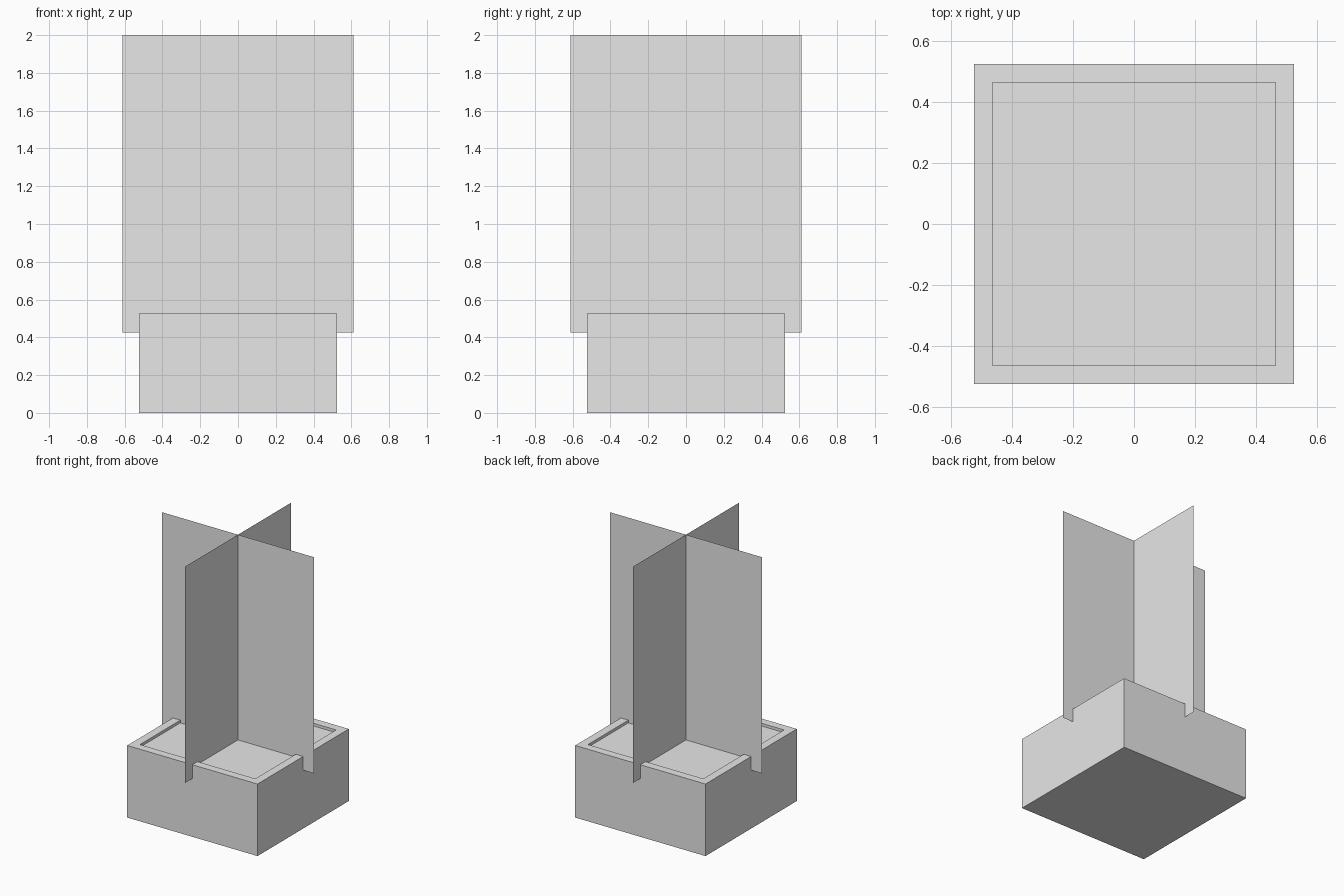
import bpy, bmesh, math

if "Cube" in bpy.data.objects:
    bpy.data.objects.remove(bpy.data.objects["Cube"])

grey = bpy.data.materials.new("plain grey")
grey.diffuse_color = (0.8, 0.8, 0.8, 1)
grey.use_nodes = True
grey.node_tree.nodes["Principled BSDF"].inputs["Base Color"].default_value = grey.diffuse_color

HALF, HEIGHT = 0.525, 0.525        # planter box
INNER, SOIL = 0.44, 0.505          # recess inside the rim
LEAF_HALF, LEAF_LOW, LEAF_TOP = 0.6125, 0.425, 2.0


def add_object(name, bm):
    mesh = bpy.data.meshes.new(name)
    bm.to_mesh(mesh)
    bm.free()
    mesh.materials.append(grey)
    obj = bpy.data.objects.new(name, mesh)
    bpy.context.collection.objects.link(obj)
    return obj


# Planter: a box with an inset rim and a shallow sunken soil face
bm = bmesh.new()
bmesh.ops.create_cube(bm, size=1)
bmesh.ops.scale(bm, vec=(2 * HALF, 2 * HALF, HEIGHT), verts=bm.verts)
bmesh.ops.translate(bm, vec=(0, 0, HEIGHT / 2), verts=bm.verts)
bm.normal_update()
top = next(f for f in bm.faces if f.normal.z > 0.9)
bmesh.ops.inset_region(bm, faces=[top], thickness=HALF - INNER)
bmesh.ops.inset_region(bm, faces=[top], thickness=0)
for v in top.verts:
    v.co.z = SOIL
bm.normal_update()
add_object("planter", bm)

# Foliage: two thin upright sheets crossing at the centre
for name, angle in (("foliage_sheet_wide", 0), ("foliage_sheet_deep", math.pi / 2)):
    bm = bmesh.new()
    bm.faces.new([bm.verts.new((x, 0, z)) for x, z in (
        (-LEAF_HALF, LEAF_LOW), (LEAF_HALF, LEAF_LOW),
        (LEAF_HALF, LEAF_TOP), (-LEAF_HALF, LEAF_TOP))])
    add_object(name, bm).rotation_euler.z = angle
